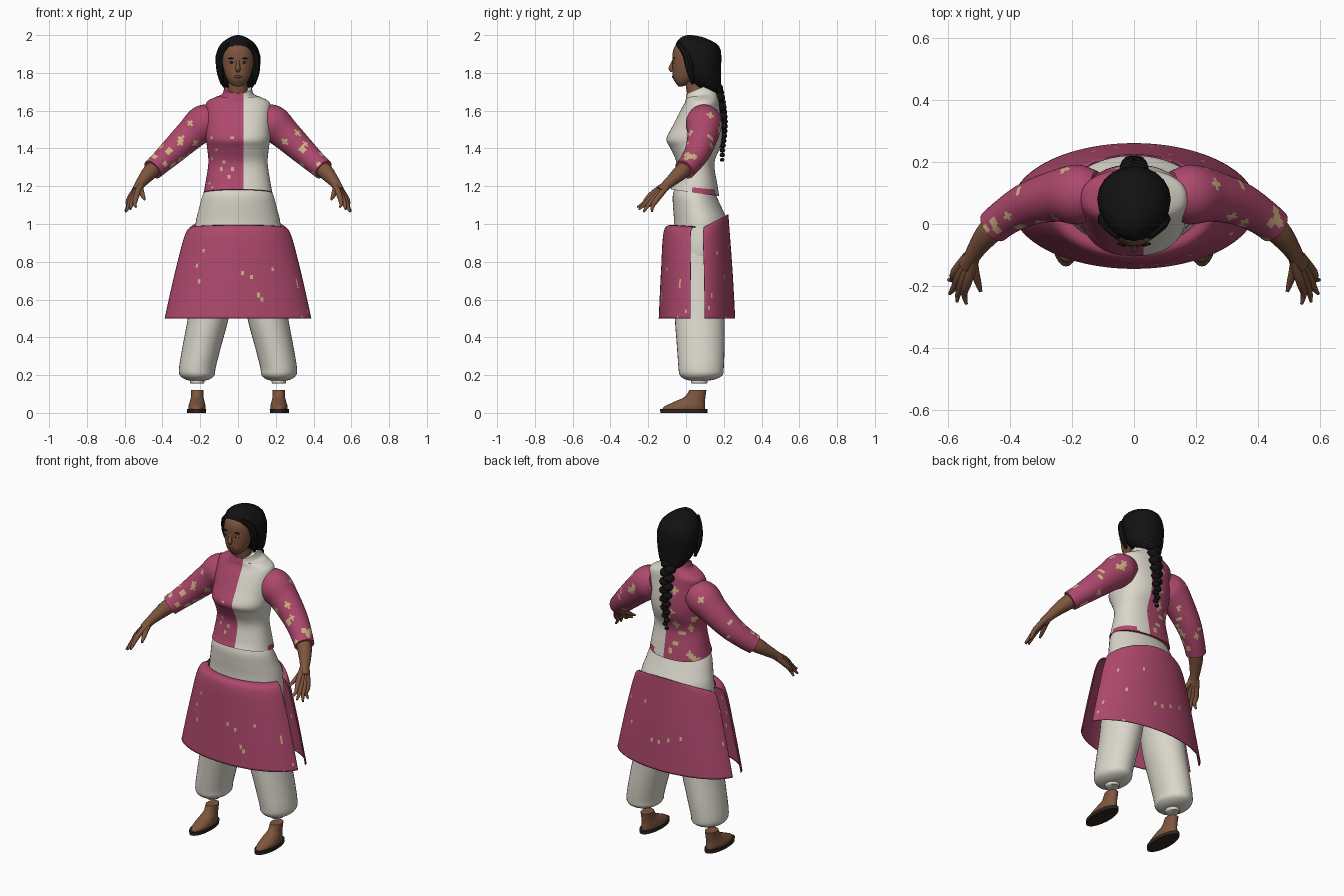
import bpy, bmesh, math, random
from mathutils import Vector

random.seed(4)
cube = bpy.data.objects.get("Cube")
if cube:
    bpy.data.objects.remove(cube, do_unlink=True)


def material(name, rgb):
    m = bpy.data.materials.new(name)
    m.use_nodes = True
    m.diffuse_color = (*rgb, 1)
    bsdf = m.node_tree.nodes["Principled BSDF"]
    bsdf.inputs["Base Color"].default_value = (*rgb, 1)
    bsdf.inputs["Roughness"].default_value = 0.8
    return m


PINK = material("rose cloth", (0.42, 0.065, 0.15))
WHITE = material("ivory cloth", (0.71, 0.68, 0.60))
SPOT = material("cream spots", (0.62, 0.46, 0.23))
SKIN = material("brown skin", (0.21, 0.092, 0.048))
HAIR = material("black hair", (0.006, 0.006, 0.006))
SOLE = material("dark leather", (0.03, 0.018, 0.015))
LIPS = material("lips", (0.17, 0.05, 0.035))
EYE = material("eye white", (0.5, 0.45, 0.4))


def spline(rows, steps):
    """Smooth interpolation through rows of numbers."""
    out = []
    for i in range(len(rows) - 1):
        a, b, c, d = (rows[max(i - 1, 0)], rows[i], rows[i + 1], rows[min(i + 2, len(rows) - 1)])
        for s in range(steps):
            t = s / steps
            out.append([q + t / 2 * (r - p + t * (2 * p - 5 * q + 4 * r - w + t * (3 * (q - r) + w - p)))
                        for p, q, r, w in zip(a, b, c, d)])
    return out + [list(rows[-1])]


def finish(ob, mats, angle=50):
    for m in mats:
        ob.data.materials.append(m)
    bpy.ops.object.select_all(action='DESELECT')
    ob.select_set(True)
    bpy.context.view_layer.objects.active = ob
    bpy.ops.object.shade_smooth_by_angle(angle=math.radians(angle))
    return ob


def skin_rows(name, rows, mats, closed=True, cuts=()):
    """Surface stretched over rows of points."""
    bm = bmesh.new()
    grid = [[bm.verts.new(p) for p in row] for row in rows]
    n = len(rows[0])
    for lo, hi in zip(grid, grid[1:]):
        for j in range(n if closed else n - 1):
            k = (j + 1) % n
            bm.faces.new((lo[j], lo[k], hi[k], hi[j]))
    if closed:
        bm.faces.new(grid[0])
        bm.faces.new(grid[-1])
    for co, no in cuts:
        bmesh.ops.bisect_plane(bm, geom=bm.verts[:] + bm.edges[:] + bm.faces[:], plane_co=co, plane_no=no)
    bmesh.ops.recalc_face_normals(bm, faces=bm.faces)
    me = bpy.data.meshes.new(name)
    bm.to_mesh(me)
    bm.free()
    ob = bpy.data.objects.new(name, me)
    bpy.context.collection.objects.link(ob)
    return finish(ob, mats)


def loft(name, rings, mats, n=32, steps=4, power=1.0, cuts=()):
    """Stack of ellipses: z, centre x, centre y, radius x, radius y, tilt."""
    def bend(v):
        return math.copysign(abs(v) ** power, v)
    rows = []
    for z, cx, cy, rx, ry, tilt in spline([tuple(r) + (0,) * (6 - len(r)) for r in rings], steps):
        row = []
        for j in range(n):
            a = math.tau * j / n
            dy = ry * bend(math.sin(a))
            row.append((cx + rx * bend(math.cos(a)), cy + dy, z + tilt * dy))
        rows.append(row)
    return skin_rows(name, rows, mats, cuts=cuts)


def tube(name, path, mats, n=12, steps=4):
    """Round limb along points x, y, z, radius."""
    pts = spline(path, steps)
    rows = []
    for i, p in enumerate(pts):
        d = Vector(pts[min(i + 1, len(pts) - 1)][:3]) - Vector(pts[max(i - 1, 0)][:3])
        u = d.cross(Vector((0, 1, 0))).normalized()
        v = d.cross(u).normalized()
        rows.append([Vector(p[:3]) + p[3] * (u * math.cos(math.tau * j / n) + v * math.sin(math.tau * j / n))
                     for j in range(n)])
    return skin_rows(name, rows, mats)


def blob(name, loc, scale, mat, subdiv=2):
    bpy.ops.mesh.primitive_ico_sphere_add(subdivisions=subdiv, radius=1, location=loc)
    ob = bpy.context.object
    ob.name = name
    ob.scale = scale
    return finish(ob, [mat])


def spots(ob, count, radius, slot, allowed=lambda c: True):
    """Colour small clusters of faces around random centres."""
    faces = [f for f in ob.data.polygons if f.material_index == 0 and allowed(f.center)]
    centres = [f.center.copy() for f in random.sample(faces, count)]
    for f in faces:
        if any((f.center - c).length < radius for c in centres):
            f.material_index = slot


# Jacket body, half rose and half ivory
SEAM = 0.03
jacket = loft("jacket", [
    (1.165, 0, .048, .182, .128, -.14), (1.22, 0, .05, .172, .115, -.05), (1.32, 0, .05, .157, .1),
    (1.4, 0, .048, .163, .13), (1.45, 0, .043, .17, .147), (1.52, 0, .06, .172, .13),
    (1.6, 0, .075, .172, .105), (1.645, 0, .085, .166, .09), (1.672, 0, .085, .12, .085),
    (1.685, 0, .08, .085, .08, .2), (1.72, 0, .075, .072, .07, .4)],
    [PINK, WHITE, SPOT], n=64, steps=5, power=.88, cuts=[((SEAM, 0, 0), (1, 0, 0))])
for f in jacket.data.polygons:
    c = f.center
    under_hem = c.x > .1 and c.y > .03 and c.z < 1.19
    f.material_index = int(c.x > SEAM and not under_hem)
spots(jacket, 14, .018, 2, lambda c: c.y > .09 and c.x < 0 and c.z < 1.62)
spots(jacket, 10, .006, 2, lambda c: c.y < 0 and c.z < 1.55)

# Trousers: hips
loft("trouser_hips", [(1.2, 0, .045, .16, .1), (1.15, 0, .045, .188, .115), (1.08, 0, .062, .207, .13),
                      (1.0, 0, .08, .225, .143), (.85, 0, .075, .235, .142), (.72, 0, .07, .2, .12)],
     [WHITE], n=48)

# Skirt: front and back panels, open at the sides
def skirt_panel(name, a0, a1, rise):
    rows = []
    for z, cy, rx, ry, lift in spline([(.5, .058, .392, .2, 0), (.75, .057, .335, .187, 0),
                                       (.955, .055, .277, .17, .8), (.985, .075, .228, .147, 1)], 12):
        row = []
        for j in range(61):
            t = j / 60
            a = math.radians(a0 + (a1 - a0) * t)
            row.append((rx * math.cos(a), cy + ry * math.sin(a), z + lift * rise * math.sin(math.pi * t)))
        rows.append(row)
    ob = skin_rows(name, rows, [PINK, SPOT], closed=False)
    spots(ob, 12, .008, 1, lambda c: c.z < .9)
    mod = ob.modifiers.new("cloth thickness", 'SOLIDIFY')
    mod.thickness = .005
    mod.offset = 0


skirt_panel("skirt_front", 190, 350, .008)
skirt_panel("skirt_back", 12, 168, .065)

# Legs, feet and arms on both sides
for side, s in (("left", 1), ("right", -1)):
    loft(side + "_trouser_leg", [
        (.85, s * .118, .07, .112, .135), (.65, s * .138, .072, .11, .136), (.5, s * .158, .073, .108, .132),
        (.35, s * .192, .078, .102, .126), (.24, s * .215, .08, .097, .12), (.2, s * .216, .08, .092, .113),
        (.178, s * .216, .075, .065, .08), (.17, s * .216, .07, .035, .04)], [WHITE])
    loft(side + "_trouser_cuff", [(.155, s * .216, .07, .033, .04), (.163, s * .216, .07, .038, .044),
                                  (.182, s * .216, .07, .036, .042)], [WHITE], n=20)
    loft(side + "_foot", [
        (.018, s * .217, -.012, .044, .113), (.035, s * .217, -.006, .045, .107),
        (.06, s * .216, .02, .039, .08), (.085, s * .216, .048, .033, .055),
        (.122, s * .216, .063, .033, .045)], [SKIN], n=24)
    loft(side + "_sandal_sole", [(0, s * .219, -.011, .05, .125), (.02, s * .219, -.011, .051, .126)],
         [SOLE], n=28, steps=1)

    sleeve = tube(side + "_sleeve", [
        (s * .12, .095, 1.56, .075), (s * .18, .095, 1.535, .096), (s * .25, .09, 1.475, .083),
        (s * .34, .065, 1.39, .07), (s * .41, .025, 1.325, .06), (s * .452, -.008, 1.288, .056)],
        [PINK, SPOT], n=40, steps=8)
    spots(sleeve, 22, .016, 1, lambda c: abs(c.x) > .2)
    tube(side + "_forearm", [(s * .42, .015, 1.315, .042), (s * .465, -.025, 1.275, .041),
                             (s * .5, -.07, 1.235, .032), (s * .522, -.105, 1.205, .026),
                             (s * .54, -.135, 1.175, .024)], [SKIN], n=16)

    # Fingers run from the wrist so that they overlap into the palm
    tips = [(.598, -.18, 1.066), (.594, -.225, 1.064), (.57, -.25, 1.078), (.54, -.258, 1.09)]
    for i, tip in enumerate(tips):
        k = 1.5 - i
        tube(f"{side}_finger_{i + 1}", [
            (s * (.525 + .007 * k), -.11 + .004 * k, 1.2 - .004 * k, .017),
            (s * (.557 + .014 * k), -.172 + .01 * k, 1.14 - .009 * k, .015),
            (s * (tip[0] * .6 + .4 * .557), tip[1] * .6 - .4 * .172, tip[2] * .6 + .4 * 1.14, .011),
            (s * tip[0], tip[1], tip[2], .005)], [SKIN], n=8, steps=3)
    tube(side + "_thumb", [(s * .522, -.11, 1.2, .018), (s * .512, -.155, 1.17, .015),
                           (s * .502, -.19, 1.145, .011), (s * .494, -.217, 1.13, .006)], [SKIN], n=8, steps=3)

    # Eye, brow and side lock
    blob(side + "_eye", (s * .034, -.065, 1.856), (.016, .006, .006), EYE)
    blob(side + "_iris", (s * .034, -.069, 1.856), (.007, .004, .0065), HAIR)
    blob(side + "_brow", (s * .036, -.064, 1.877), (.02, .006, .0035), HAIR)
    tube(side + "_side_lock", [(s * .05, -.04, 1.95, .012), (s * .088, .0, 1.9, .02),
                               (s * .097, .02, 1.82, .02), (s * .085, .035, 1.74, .008)], [HAIR], n=7)

# Neck and head
loft("neck", [(1.64, 0, .07, .055, .055), (1.71, 0, .055, .05, .053), (1.79, 0, .045, .05, .055)], [SKIN])
loft("head", [(1.728, 0, -.03, .01, .01), (1.74, 0, -.02, .038, .03), (1.77, 0, -.006, .06, .062),
              (1.81, 0, .002, .074, .073), (1.86, 0, .01, .083, .081), (1.91, 0, .02, .083, .09),
              (1.945, 0, .025, .07, .08), (1.97, 0, .03, .04, .05)], [SKIN])
tube("nose", [(0, -.066, 1.865, .008), (0, -.076, 1.84, .01), (0, -.08, 1.822, .013), (0, -.07, 1.81, .01)],
     [SKIN], n=10)
blob("mouth", (0, -.066, 1.78), (.022, .009, .007), LIPS)

# Hair cap and braid
loft("hair_cap", [(1.695, 0, .135, .045, .04), (1.72, 0, .125, .075, .06), (1.76, 0, .1, .1, .085),
                  (1.82, 0, .085, .115, .1), (1.89, 0, .075, .118, .112), (1.94, 0, .06, .1, .116),
                  (1.97, 0, .045, .073, .09), (1.992, 0, .03, .035, .05), (2.0, 0, .02, .008, .01)],
     [HAIR], n=20, steps=2)
COUNT = 16
for i in range(COUNT):
    t = i / (COUNT - 1)
    r = .038 - .024 * t ** 1.5
    y = .165 + .04 * math.sin(math.pi * min(1, t * 1.3) * .6) - .012 * t
    blob(f"braid_knot_{i + 1}", (.3 * r * (-1) ** i, y, 1.72 - .38 * t), (r, r * .85, r * .75), HAIR)
